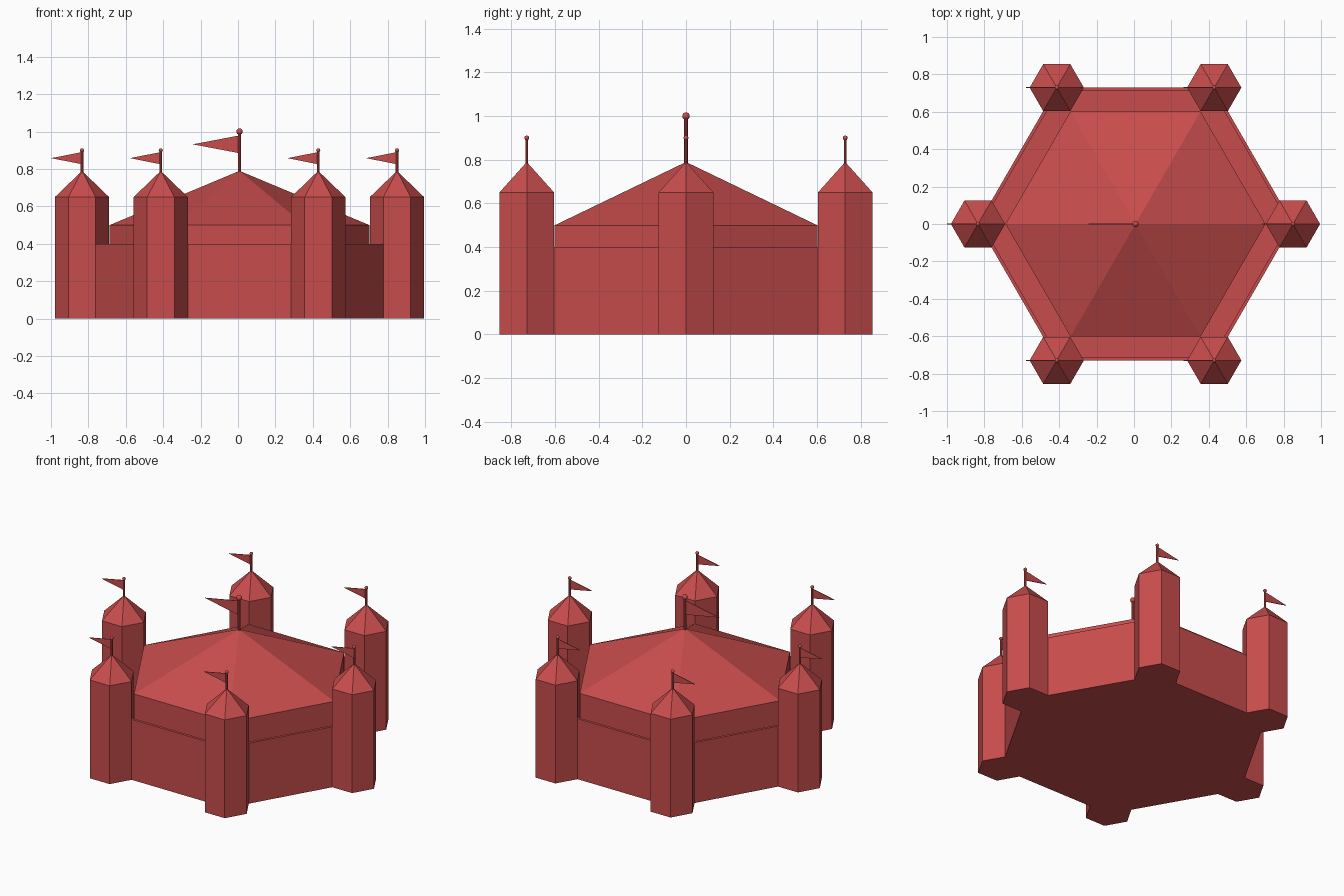
import bpy
import bmesh
from math import cos, sin, pi

cube = bpy.data.objects.get("Cube")
if cube:
    bpy.data.objects.remove(cube, do_unlink=True)

CENTRE_X = 0.008
RING = 0.842      # distance of the towers from the centre
TOWER_R = 0.145

red = bpy.data.materials.new("brick red")
red.use_nodes = True
red.diffuse_color = (0.58, 0.073, 0.073, 1)
red.node_tree.nodes["Principled BSDF"].inputs["Base Color"].default_value = red.diffuse_color


def finish(name, bm, location):
    bmesh.ops.recalc_face_normals(bm, faces=bm.faces)
    mesh = bpy.data.meshes.new(name)
    bm.to_mesh(mesh)
    bm.free()
    mesh.materials.append(red)
    obj = bpy.data.objects.new(name, mesh)
    obj.location = location
    bpy.context.collection.objects.link(obj)
    return obj


def lathe(name, profile, location, sides=6):
    """Turn an (radius, height) profile into a closed many-sided solid."""
    bm = bmesh.new()
    rings = []
    for r, z in profile:
        if r == 0:
            rings.append([bm.verts.new((0, 0, z))] * sides)
        else:
            rings.append([bm.verts.new((r * cos(2 * pi * i / sides), r * sin(2 * pi * i / sides), z))
                          for i in range(sides)])
    for low, high in zip(rings, rings[1:]):
        for i in range(sides):
            j = (i + 1) % sides
            corners = [low[i], low[j], high[j], high[i]]
            bm.faces.new(list(dict.fromkeys(corners)))
    # Merge the flat fan under the solid into one face
    bmesh.ops.dissolve_limit(bm, angle_limit=0.01, verts=bm.verts, edges=bm.edges)
    return finish(name, bm, location)


def ball(name, radius, location):
    bm = bmesh.new()
    bmesh.ops.create_uvsphere(bm, u_segments=12, v_segments=8, radius=radius)
    obj = finish(name, bm, location)
    for face in obj.data.polygons:
        face.use_smooth = True


def pennant(name, length, height, location):
    """Thin triangular flag pointing to -x."""
    bm = bmesh.new()
    t = 0.002
    outline = [(0, -height / 2), (0, height / 2), (-length, 0)]
    face = bm.faces.new([bm.verts.new((x, -t, z)) for x, z in outline])
    moved = bmesh.ops.extrude_face_region(bm, geom=[face])["geom"]
    bmesh.ops.translate(bm, vec=(0, 2 * t, 0),
                        verts=[v for v in moved if isinstance(v, bmesh.types.BMVert)])
    finish(name, bm, location)


def flagpole(prefix, x, y, base, top, radius, knob, flag_z, length, height):
    lathe(prefix + "_pole", [(0, base), (radius, base), (radius, top), (0, top)], (x, y, 0), 10)
    ball(prefix + "_pole_knob", knob, (x, y, top))
    pennant(prefix + "_flag", length, height, (x, y, flag_z))


# Outer wall: a thin parapet around a sunken courtyard
lathe("curtain_wall", [(0, 0), (RING, 0), (RING, 0.4), (RING - 0.02, 0.4),
                       (RING - 0.02, 0.02), (0, 0.02)], (CENTRE_X, 0, 0))

# Central keep and its pointed roof
lathe("keep", [(0, 0.01), (0.695, 0.01), (0.695, 0.5), (0, 0.5)], (CENTRE_X, 0, 0))
lathe("keep_roof", [(0, 0.5), (0.695, 0.5), (0, 0.79)], (CENTRE_X, 0, 0))
flagpole("keep", CENTRE_X, 0, 0.76, 1.0, 0.009, 0.017, 0.932, 0.25, 0.095)

# Six corner towers
for k in range(6):
    x = CENTRE_X + RING * cos(k * pi / 3)
    y = RING * sin(k * pi / 3)
    name = f"tower_{k + 1}"
    lathe(name, [(0, 0), (TOWER_R, 0), (TOWER_R, 0.65), (0, 0.65)], (x, y, 0))
    lathe(name + "_roof", [(0, 0.65), (TOWER_R, 0.65), (0, 0.79)], (x, y, 0))
    flagpole(name, x, y, 0.77, 0.9, 0.007, 0.011, 0.858, 0.165, 0.065)
